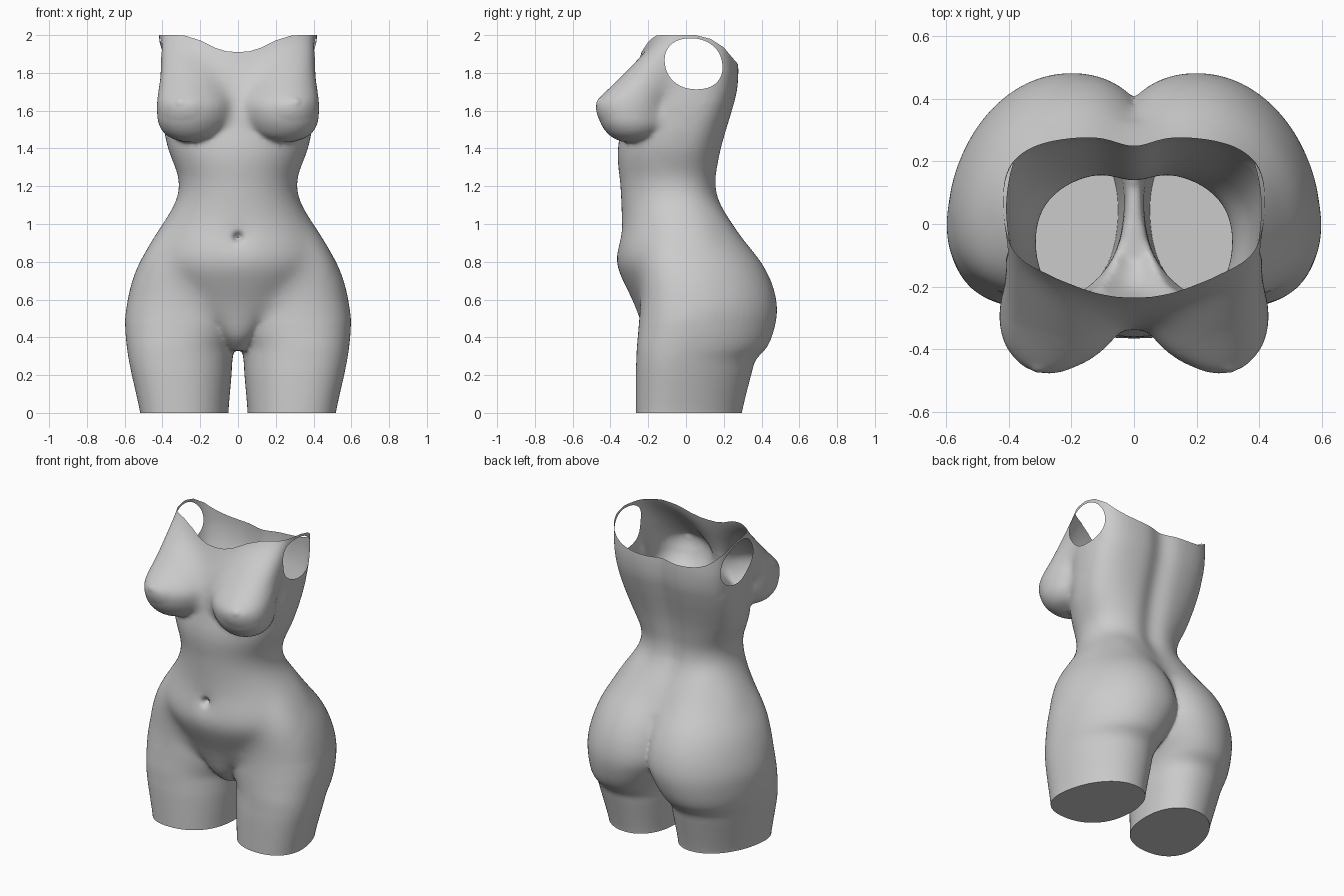
import bpy, bmesh, math
from mathutils import Vector, Matrix

if "Cube" in bpy.data.objects:
    bpy.data.objects.remove(bpy.data.objects["Cube"])


def spline(rows, steps=5):
    """Catmull-Rom interpolation through section rows."""
    out = []
    for i in range(len(rows) - 1):
        p0, p1 = rows[max(i - 1, 0)], rows[i]
        p2, p3 = rows[i + 1], rows[min(i + 2, len(rows) - 1)]
        for k in range(steps):
            t = k / steps
            out.append([0.5 * (2 * b + (c - a) * t + (2 * a - 5 * b + 4 * c - d) * t * t
                               + (3 * b - a - 3 * c + d) * t ** 3)
                        for a, b, c, d in zip(p0, p1, p2, p3)])
    return out + [list(rows[-1])]


def loft(bm, rows, frac, nf, nb, shear=0.0, side=1, n=64):
    """Closed loft of rows (z, x_in, x_out, y_front, y_back)."""
    rings = []
    for z, xi, xo, yf, yb in spline(rows):
        cx, w, yc = (xi + xo) / 2, (xo - xi) / 2, yf + frac * (yb - yf)
        ring = []
        for k in range(n):
            a = 2 * math.pi * k / n
            c, s = math.cos(a), math.sin(a)
            e = 2 / (nb(z) if s > 0 else nf)
            x = cx + w * math.copysign(abs(c) ** e, c)
            y = yc + (yb - yc if s > 0 else yc - yf) * math.copysign(abs(s) ** e, s)
            ring.append(bm.verts.new((side * (x + shear * (yc - y)), y, z)))
        rings.append(ring)
    faces = [bm.faces.new(rings[0][::-1]), bm.faces.new(rings[-1])]
    for r0, r1 in zip(rings, rings[1:]):
        for k in range(n):
            j = (k + 1) % n
            faces.append(bm.faces.new((r0[k], r0[j], r1[j], r1[k])))
    if side < 0:
        bmesh.ops.reverse_faces(bm, faces=faces)


def interp(pts, t):
    for (a, u), (b, v) in zip(pts, pts[1:]):
        if t <= b:
            return u + (v - u) * max(0, (t - a) / (b - a))
    return pts[-1][1]


def trim(bm, field):
    """Cut the surface along field = 0 and drop the negative side."""
    val = {v: field(v.co) for v in bm.verts}
    cut = []
    for e in list(bm.edges):
        a, b = e.verts
        fa, fb = val[a], val[b]
        if fa * fb < 0:
            cut.append(bmesh.utils.edge_split(e, a, fa / (fa - fb))[1])
    bmesh.ops.connect_verts(bm, verts=cut)
    bmesh.ops.delete(bm, geom=[v for v, f in val.items() if f < 0], context='VERTS')


def relax(bm, depth, times, fade=.12):
    """Smooth a region, fading out towards its border (depth = distance inside)."""
    inside = [(depth(*v.co), v) for v in bm.verts]
    inside = [(d, v) for d, v in inside if d > 0]
    for k in range(times):
        bmesh.ops.smooth_vert(bm, verts=[v for d, v in inside if d > fade * k / times], factor=.5,
                              use_axis_x=True, use_axis_y=True, use_axis_z=True)


bm = bmesh.new()

# trunk: z, half width, front, back
trunk = [(.33, .06, -.12, .12), (.40, .13, -.20, .22), (.50, .24, -.247, .28),
         (.60, .35, -.288, .31), (.70, .43, -.337, .325), (.80, .485, -.376, .32),
         (.90, .465, -.362, .295), (1.0, .408, -.342, .25), (1.1, .345, -.345, .195),
         (1.2, .31, -.35, .168), (1.3, .337, -.36, .176), (1.4, .37, -.36, .192),
         (1.5, .392, -.345, .218), (1.6, .405, -.33, .247), (1.7, .41, -.31, .272),
         (1.8, .412, -.275, .28), (1.9, .414, -.24, .275), (2.0, .422, -.215, .265),
         (2.1, .427, -.2, .26)]
loft(bm, [(z, -w, w, f, b) for z, w, f, b in trunk], .58, 2.05,
     lambda z: 2.2 + 1.3 * min(1, max(0, (z - 1.2) / .6)))

# thighs with buttocks, and breasts: z, inner x, outer x, front, back
thigh = [(-.1, .06, .50, -.265, .28), (.02, .055, .518, -.266, .30), (.2, .04, .558, -.266, .345),
         (.28, .035, .574, -.263, .37), (.35, .02, .584, -.26, .43), (.44, -.03, .592, -.252, .466),
         (.55, -.08, .592, -.245, .482), (.67, -.08, .568, -.245, .46), (.8, -.06, .525, -.25, .4),
         (.95, -.02, .435, -.22, .285), (1.1, .06, .33, -.12, .18)]
breast = [(1.435, .19, .29, -.34, -.2), (1.465, .09, .37, -.40, -.12), (1.53, .03, .42, -.454, -.05),
          (1.6, .01, .43, -.477, -.04), (1.65, .01, .43, -.47, -.03), (1.7, .025, .425, -.43, -.01),
          (1.8, .04, .42, -.335, .04), (1.9, .08, .42, -.235, .08), (2.0, .16, .42, -.125, .12),
          (2.1, .22, .42, -.03, .14)]
for side in (1, -1):
    loft(bm, thigh, .42, 2.25, lambda z: 2.1, .14, side)
    loft(bm, breast, .5, 2, lambda z: 2, .2, side)
    bmesh.ops.create_uvsphere(bm, u_segments=16, v_segments=10, radius=.024,
                              matrix=Matrix.Translation((side * .305, -.457, 1.65)))

# fuse the parts into one smooth skin
mesh = bpy.data.meshes.new("torso")
bm.to_mesh(mesh)
bm.free()
torso = bpy.data.objects.new("torso", mesh)
bpy.context.collection.objects.link(torso)
rem = torso.modifiers.new("fuse", 'REMESH')
rem.mode, rem.voxel_size = 'VOXEL', .0115
smo = torso.modifiers.new("soften", 'SMOOTH')
smo.factor, smo.iterations = .5, 8
deps = bpy.context.evaluated_depsgraph_get()
bm = bmesh.new()
bm.from_mesh(bpy.data.meshes.new_from_object(torso.evaluated_get(deps)))
torso.modifiers.clear()

# blend chest, breast sides, belly-to-hip and lower back transitions
relax(bm, lambda x, y, z: min(z - 1.64, .2 - y), 90)
relax(bm, lambda x, y, z: min(z - 1.49, .05 - y, math.hypot(abs(x) - .305, z - 1.65) - .05), 50, .08)
relax(bm, lambda x, y, z: min(z - .47, 1.35 - z, .12 - y), 110)
relax(bm, lambda x, y, z: min(z - .68, 1.4 - z, y + .2), 110, .2)

# spine groove and navel
for v in bm.verts:
    x, y, z = v.co
    if y > .05 and z > .85:
        v.co.y -= .03 * math.exp(-(x / .08) ** 2) * min(1, (z - .85) / .3)
    if y < -.2:
        r2 = x * x + (z - .93) ** 2
        v.co.y += .04 * math.exp(-r2 / .022 ** 2) + .012 * math.exp(-r2 / .07 ** 2)

# neck opening (front edge by width, back edge by depth)
FRONT = [(0, 1.91), (.06, 1.914), (.12, 1.932), (.2, 1.972), (.28, 1.997), (.33, 2.0)]
BACK = [(.05, 2.0), (.13, 1.98), (.2, 1.935), (.25, 1.875), (.29, 1.83)]


def rim(c):
    if c.y < 0:
        return interp(FRONT, abs(c.x))
    return interp(BACK, c.y + .03 * math.exp(-(c.x / .08) ** 2))


trim(bm, lambda c: rim(c) - c.z + 1e-7)
# arm openings
trim(bm, lambda c: 1.0 if abs(c.x) < .25 else
     (abs((c.y - .04 - .12 * (1.85 - c.z)) / .152) ** 2.2 + abs((c.z - 1.848) / .135) ** 2.2) - 1)
# flat thigh ends
bmesh.ops.bisect_plane(bm, geom=bm.verts[:] + bm.edges[:] + bm.faces[:],
                       plane_co=(0, 0, .003), plane_no=(0, 0, 1), clear_inner=True)
low = [e for e in bm.edges if e.is_boundary and all(v.co.z < .01 for v in e.verts)]
bmesh.ops.holes_fill(bm, edges=low, sides=0)
for v in bm.verts:
    if v.co.z < .0035:
        v.co.z = 0

for f in bm.faces:
    f.smooth = True
bm.to_mesh(mesh)
bm.free()
mesh.set_sharp_from_angle(angle=math.radians(50))
